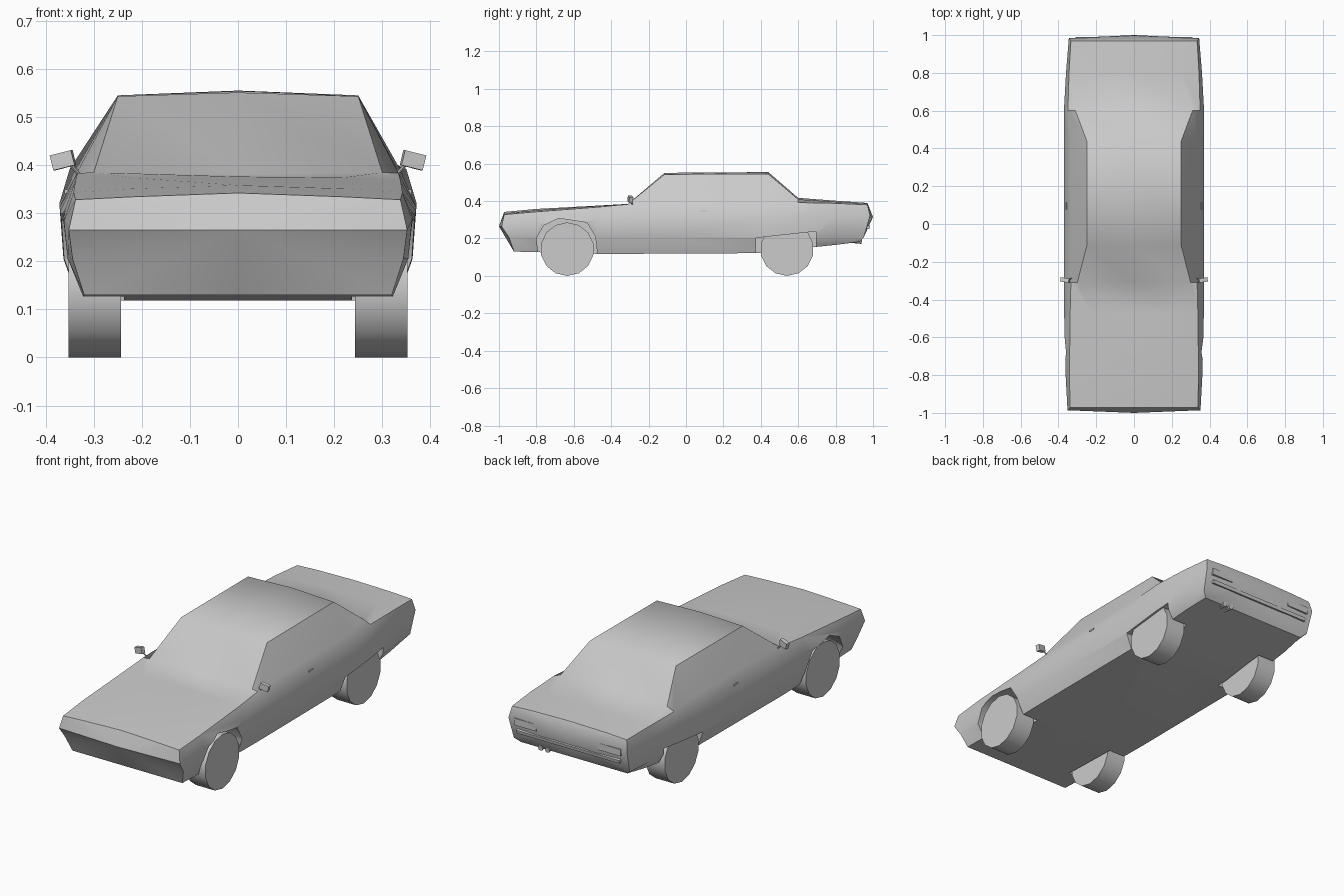
import bpy, bmesh
from math import radians, pi
from mathutils import Vector, Matrix

if "Cube" in bpy.data.objects:
    bpy.data.objects.remove(bpy.data.objects["Cube"])


def make(name, verts, faces):
    me = bpy.data.meshes.new(name)
    bm = bmesh.new()
    vs = [bm.verts.new(v) for v in verts]
    for f in faces:
        bm.faces.new([vs[i] for i in f])
    bmesh.ops.recalc_face_normals(bm, faces=bm.faces)
    bm.to_mesh(me)
    bm.free()
    ob = bpy.data.objects.new(name, me)
    bpy.context.collection.objects.link(ob)
    return ob


def prism(name, yz, x0, x1):
    """Side-view outline extruded across x."""
    n = len(yz)
    verts = [(x, y, z) for x in (x0, x1) for y, z in yz]
    faces = [list(range(n)), list(range(n, 2 * n))]
    faces += [[i, (i + 1) % n, n + (i + 1) % n, n + i] for i in range(n)]
    return make(name, verts, faces)


def box(name, loc, size, rot=(0, 0, 0)):
    bpy.ops.mesh.primitive_cube_add(size=1, location=loc, rotation=rot)
    ob = bpy.context.object
    ob.name = name
    ob.scale = size
    return ob


def rod(name, a, b, r, sides):
    a, b = Vector(a), Vector(b)
    bpy.ops.mesh.primitive_cylinder_add(vertices=sides, radius=r, depth=(b - a).length,
                                        location=(a + b) / 2)
    ob = bpy.context.object
    ob.name = name
    ob.rotation_euler = (b - a).to_track_quat('Z', 'Y').to_euler()
    return ob


def select(ob):
    bpy.ops.object.select_all(action='DESELECT')
    ob.select_set(True)
    bpy.context.view_layer.objects.active = ob


# Body stations: y, y at floor, floor half width, floor z, waist x/z,
# shoulder x/z, roof edge x/z, centre-line z
stations = [
    (-0.972, -0.92, 0.320, 0.130, 0.352, 0.265, 0.338, 0.328, 0.22, 0.334, 0.342),
    (-0.80, -0.80, 0.322, 0.127, 0.362, 0.285, 0.342, 0.343, 0.22, 0.351, 0.358),
    (-0.47, -0.47, 0.330, 0.118, 0.370, 0.305, 0.338, 0.368, 0.22, 0.374, 0.376),
    (-0.31, -0.31, 0.332, 0.118, 0.371, 0.312, 0.334, 0.383, 0.30, 0.385, 0.380),
    (-0.115, -0.115, 0.332, 0.119, 0.371, 0.315, 0.332, 0.390, 0.25, 0.543, 0.551),
    (0.44, 0.44, 0.332, 0.122, 0.371, 0.320, 0.335, 0.395, 0.25, 0.545, 0.555),
    (0.60, 0.60, 0.332, 0.145, 0.371, 0.322, 0.350, 0.392, 0.31, 0.409, 0.417),
    (0.80, 0.80, 0.325, 0.166, 0.360, 0.324, 0.344, 0.388, 0.25, 0.396, 0.402),
    (0.970, 0.93, 0.310, 0.182, 0.345, 0.322, 0.334, 0.380, 0.22, 0.386, 0.390),
]


def ring(s):
    y, yb, xb, zf, xw, zw, xs, zs, xr, zr, zt = s
    tip = y + (0.014 if y > 0 else -0.014) if abs(y) > 0.9 else y
    half = [(xb, yb, zf), (xw - 0.008, (y + yb) / 2, 0.205), (xw, tip, zw),
            (xs, y, zs), (xr, y, zr)]
    left = [(-x, yy, z) for x, yy, z in reversed(half)]
    return [(0, yb, zf)] + half + [(0, y, zt)] + left


n = 12
verts = [v for s in stations for v in ring(s)]
faces = [[r * n + i, r * n + (i + 1) % n, (r + 1) * n + (i + 1) % n, (r + 1) * n + i]
         for r in range(len(stations) - 1) for i in range(n)]
end = (len(stations) - 1) * n
verts += [(0, -1.0, 0.265), (0, 1.0, 0.315)]
for base, tip in ((0, len(verts) - 2), (end, len(verts) - 1)):
    faces += [[base + i, base + (i + 1) % n, tip] for i in range(n)]
body = make("body", verts, faces)

# Wheel arches
front_arch = [(-0.775, 0.0), (-0.80, 0.20), (-0.76, 0.27), (-0.68, 0.308),
              (-0.53, 0.285), (-0.485, 0.21), (-0.46, 0.0)]
rear_arch = [(0.375, 0.0), (0.375, 0.203), (0.695, 0.238), (0.695, 0.0)]
for s in (-1, 1):
    for outline in (front_arch, rear_arch):
        cut = prism("arch_cutter", outline, s * 0.237, s * 0.5)
        cut.hide_render = True
        mod = body.modifiers.new("arch", 'BOOLEAN')
        mod.operation = 'DIFFERENCE'
        mod.solver = 'EXACT'
        mod.object = cut
        select(body)
        bpy.ops.object.modifier_apply(modifier=mod.name)
        bpy.data.objects.remove(cut)
select(body)
bpy.ops.object.shade_smooth_by_angle(angle=radians(42))

for s, side in ((-1, "left"), (1, "right")):
    # Wheels
    for y, end_name in ((-0.635, "front"), (0.54, "rear")):
        w = rod(f"{end_name}_{side}_wheel", (s * 0.243, y, 0.143), (s * 0.353, y, 0.143), 0.143, 14)
        select(w)
        bpy.ops.object.shade_smooth_by_angle(angle=radians(35))
    # Door mirrors on stalks
    rod(f"{side}_mirror_stalk", (s * 0.328, -0.285, 0.378), (s * 0.352, -0.298, 0.405), 0.004, 6)
    m = box(f"{side}_mirror", (s * 0.364, -0.297, 0.410), (0.046, 0.022, 0.032),
            (0, s * radians(14), s * radians(10)))
    bev = m.modifiers.new("bevel", 'BEVEL')
    bev.width = 0.007
    bev.segments = 1
    # Door handles and tail lamps
    box(f"{side}_door_handle", (s * 0.357, 0.095, 0.345), (0.008, 0.035, 0.008))
    box(f"{side}_tail_lamp", (s * 0.245, 0.974, 0.312), (0.13, 0.03, 0.036))

# Rear bumper strip and twin exhaust
box("rear_bumper", (0, 0.968, 0.262), (0.60, 0.03, 0.018), (radians(-12), 0, 0))
for x in (0.15, 0.19):
    rod("exhaust_tip", (x, 0.84, 0.195), (x, 0.94, 0.185), 0.014, 8)
